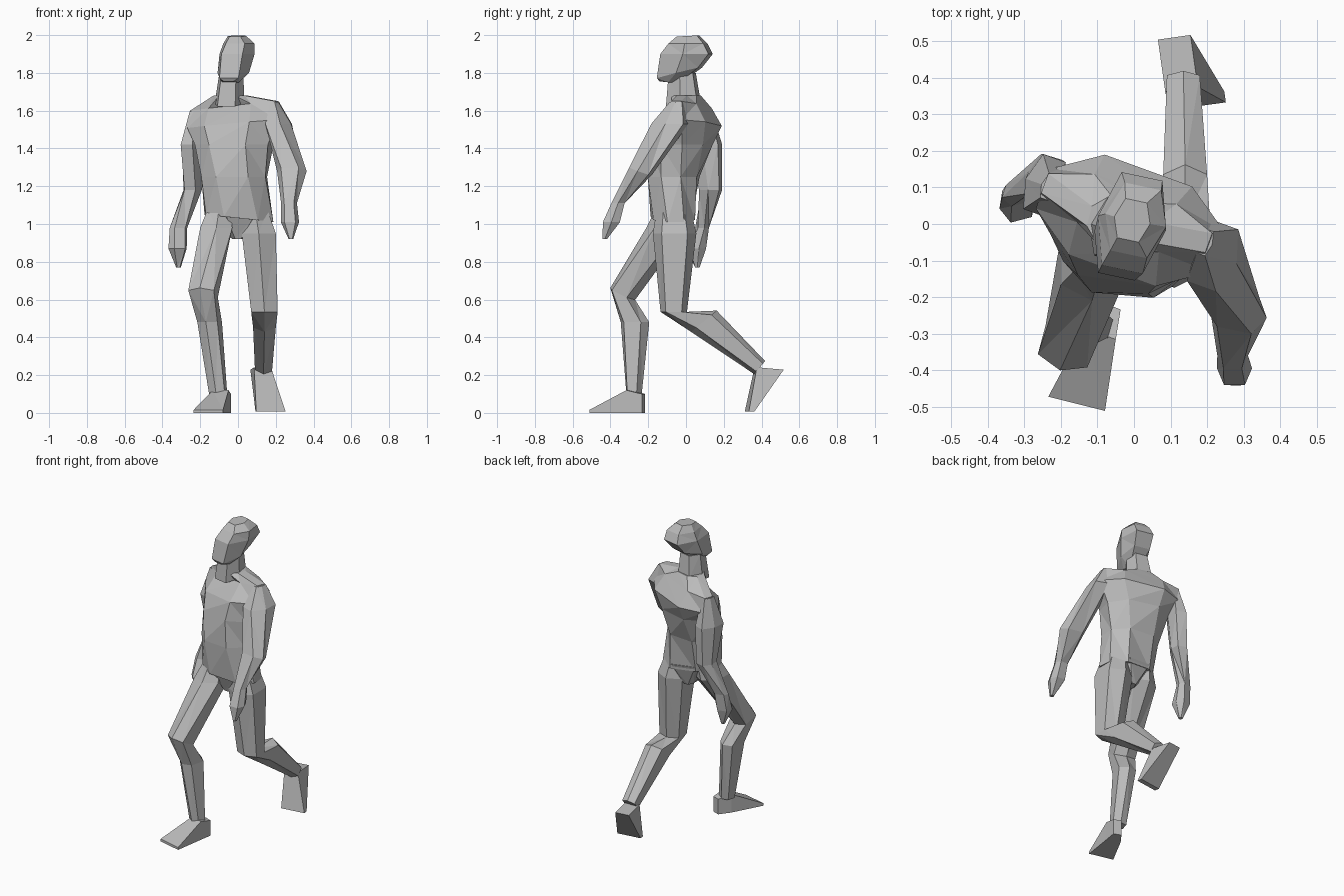
import bpy, bmesh
from math import radians
from mathutils import Vector, Matrix

cube = bpy.data.objects.get("Cube")
if cube:
    bpy.data.objects.remove(cube, do_unlink=True)

grey = bpy.data.materials.new("plain grey")
grey.use_nodes = True
colour = (0.5, 0.5, 0.5, 1)
grey.diffuse_color = colour
grey.node_tree.nodes["Principled BSDF"].inputs["Base Color"].default_value = colour

# Cross-section outlines in a unit square
SQUARE = [(1, 1), (-1, 1), (-1, -1), (1, -1)]
HEXAGON = [(1, 0), (.6, 1), (-.6, 1), (-1, 0), (-.6, -1), (.6, -1)]
RIDGED = [(1, .6), (0, 1), (-1, .6), (-1, -.6), (0, -1), (1, -.6)]
OCTAGON = [(1, .4), (.5, 1), (-.5, 1), (-1, .4), (-1, -.4), (-.5, -1), (.5, -1), (1, -.4)]


def ring(x, y, z, width, depth, yaw=0, pitch=0, roll=0):
    """Placement of one cross-section; width and depth are half sizes."""
    turn = Matrix.Rotation(radians(yaw), 4, 'Z') @ Matrix.Rotation(radians(pitch), 4, 'X')
    turn = turn @ Matrix.Rotation(radians(roll), 4, 'Y')
    return Matrix.Translation((x, y, z)) @ turn @ Matrix.Diagonal((width, depth, 1, 1))


def loft(name, outline, rings):
    """Join successive cross-sections into one closed faceted part."""
    bm = bmesh.new()
    loops = [[bm.verts.new(place @ Vector((u, v, 0))) for u, v in outline] for place in rings]
    count = len(outline)
    for low, high in zip(loops, loops[1:]):
        for i in range(count):
            j = (i + 1) % count
            bm.faces.new((low[i], low[j], high[j], high[i]))
    bm.faces.new(loops[0])
    bm.faces.new(loops[-1])
    bmesh.ops.triangulate(bm, faces=bm.faces[:], quad_method='SHORT_EDGE')
    bmesh.ops.recalc_face_normals(bm, faces=bm.faces[:])
    mesh = bpy.data.meshes.new(name)
    bm.to_mesh(mesh)
    bm.free()
    mesh.materials.append(grey)
    part = bpy.data.objects.new(name, mesh)
    bpy.context.collection.objects.link(part)


# Head and neck, turned slightly to the right
loft("head", HEXAGON, [
    ring(-.04, -.085, 1.75, .045, .05, yaw=-12, pitch=-6),
    ring(-.025, -.035, 1.80, .085, .115, yaw=-12, pitch=14),
    ring(-.005, .003, 1.90, .095, .13, yaw=-12),
    ring(.005, .01, 1.955, .085, .095, yaw=-12),
    ring(-.005, .01, 1.995, .05, .055, yaw=-12, pitch=3)])
loft("neck", HEXAGON, [
    ring(-.045, -.015, 1.64, .08, .085, yaw=-12, pitch=12),
    ring(-.035, -.02, 1.80, .065, .065, yaw=-12)])

# Torso, twisting from the hips to the shoulders
loft("torso", OCTAGON, [
    ring(.005, -.07, 1.03, .18, .11, yaw=5, roll=6),
    ring(-.02, -.065, 1.25, .17, .13, yaw=-5),
    ring(-.02, -.025, 1.42, .20, .145, yaw=-15),
    ring(-.01, .01, 1.53, .255, .145, yaw=-20, roll=-5),
    ring(-.02, .03, 1.625, .24, .07, yaw=-20, roll=-6),
    ring(-.04, .0, 1.68, .085, .07, yaw=-15)])
loft("pelvis", OCTAGON, [
    ring(0, -.06, .92, .03, .06),
    ring(0, -.065, 1.06, .165, .11, yaw=5, roll=6)])

# Arms: shoulder, upper arm, elbow, wrist, palm and fingertips
loft("left_arm", HEXAGON, [
    ring(.195, -.05, 1.645, .02, .035, yaw=-20),
    ring(.215, -.085, 1.53, .07, .09, yaw=-20),
    ring(.285, -.24, 1.28, .08, .055, yaw=-12, pitch=-20),
    ring(.27, -.36, 1.11, .042, .035),
    ring(.275, -.395, 1.01, .048, .045),
    ring(.28, -.43, .92, .012, .012)])
loft("right_arm", HEXAGON, [
    ring(-.23, .10, 1.595, .025, .035, yaw=-20),
    ring(-.245, .105, 1.42, .055, .08, yaw=-20),
    ring(-.24, .13, 1.18, .05, .055, yaw=-15),
    ring(-.315, .085, .98, .048, .03, yaw=15),
    ring(-.32, .055, .87, .05, .045, yaw=15),
    ring(-.315, .06, .77, .012, .012)])

# Legs: the right one steps forward, the left one pushes off behind
loft("right_leg", RIDGED, [
    ring(-.10, -.07, 1.08, .06, .09),
    ring(-.115, -.10, .98, .085, .11),
    ring(-.185, -.335, .63, .07, .075, yaw=-15, pitch=-25),
    ring(-.15, -.27, .48, .055, .078, yaw=-15),
    ring(-.105, -.275, .10, .043, .042, yaw=-15)])
loft("left_leg", RIDGED, [
    ring(.09, -.065, 1.08, .065, .09),
    ring(.11, -.06, .95, .09, .115),
    ring(.14, -.065, .535, .07, .07),
    ring(.14, .095, .485, .06, .088, pitch=40),
    ring(.135, .39, .24, .045, .045, pitch=50)])

# Feet: wedges widening to the toes
loft("right_foot", SQUARE, [
    ring(-.06, -.225, .05, .025, .05, yaw=-21, pitch=90),
    ring(-.092, -.30, .06, .045, .06, yaw=-21, pitch=90),
    ring(-.157, -.492, .008, .08, .008, yaw=-14, pitch=90)])
loft("left_foot", SQUARE, [
    ring(.12, .44, .235, .045, .072, yaw=8, pitch=-5),
    ring(.172, .337, .008, .078, .015, yaw=8)])
